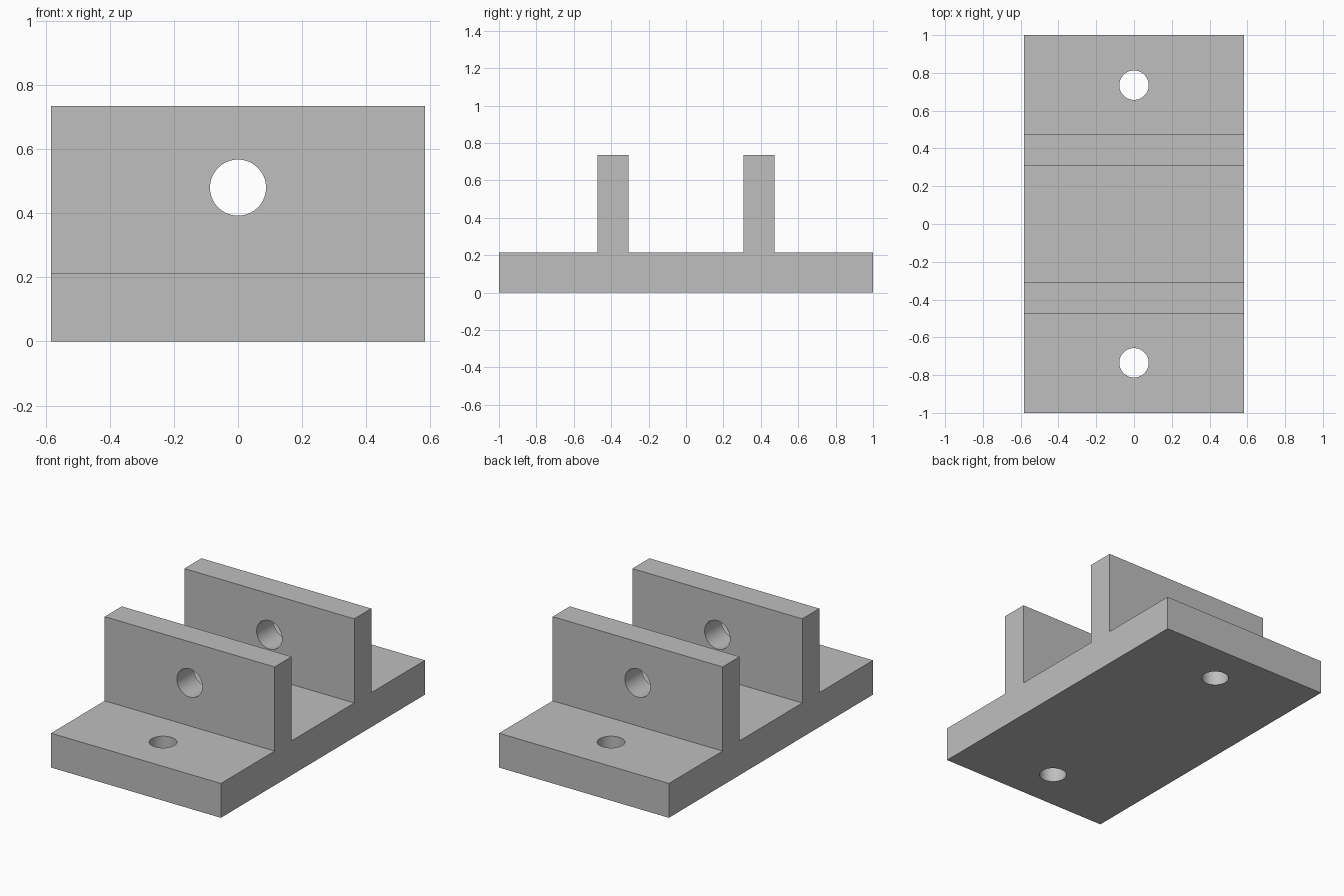
import bpy
import bmesh
import math
from mathutils import Matrix

if "Cube" in bpy.data.objects:
    bpy.data.objects.remove(bpy.data.objects["Cube"])

HALF_X = 0.583
BASE_H, TOP = 0.213, 0.735
WALL_IN, WALL_OUT = 0.307, 0.474

grey = bpy.data.materials.new("light grey")
grey.diffuse_color = (0.52, 0.52, 0.52, 1)
grey.use_nodes = True
grey.node_tree.nodes["Principled BSDF"].inputs["Base Color"].default_value = grey.diffuse_color


def new_object(name, bm):
    bmesh.ops.recalc_face_normals(bm, faces=bm.faces)
    mesh = bpy.data.meshes.new(name)
    bm.to_mesh(mesh)
    bm.free()
    mesh.materials.append(grey)
    ob = bpy.data.objects.new(name, mesh)
    bpy.context.collection.objects.link(ob)
    return ob


def drill(target, name, radius, depth, matrix):
    """Cut a round hole through the target along the cutter's local z."""
    bm = bmesh.new()
    bmesh.ops.create_cone(bm, cap_ends=True, segments=64, radius1=radius,
                          radius2=radius, depth=depth, matrix=matrix)
    cutter = new_object(name, bm)
    cutter.hide_render = True
    cutter.hide_set(True)
    mod = target.modifiers.new(name, 'BOOLEAN')
    mod.operation = 'DIFFERENCE'
    mod.solver = 'EXACT'
    mod.object = cutter
    bpy.context.view_layer.objects.active = target
    bpy.ops.object.modifier_apply(modifier=name)
    bpy.data.objects.remove(cutter)


# Bracket: base plate with two upright walls, extruded from its side profile
half = [(1, 0), (1, BASE_H), (WALL_OUT, BASE_H), (WALL_OUT, TOP),
        (WALL_IN, TOP), (WALL_IN, BASE_H)]
profile = half + [(-y, z) for y, z in reversed(half)]
bm = bmesh.new()
face = bm.faces.new([bm.verts.new((-HALF_X, y, z)) for y, z in profile])
ext = bmesh.ops.extrude_face_region(bm, geom=[face])
verts = [g for g in ext["geom"] if isinstance(g, bmesh.types.BMVert)]
bmesh.ops.translate(bm, verts=verts, vec=(2 * HALF_X, 0, 0))
bracket = new_object("double_wall_bracket", bm)

# Pin hole through both walls
drill(bracket, "pin_hole", 0.0875, 1.5,
      Matrix.Translation((0, 0, 0.48)) @ Matrix.Rotation(math.pi / 2, 4, 'X'))

# Mounting holes through the base plate
for side in (-1, 1):
    drill(bracket, "mounting_hole", 0.078, 1.0,
          Matrix.Translation((0, side * 0.735, 0.1)))

# Smooth hole walls, sharp edges elsewhere
bpy.ops.object.select_all(action='DESELECT')
bracket.select_set(True)
bpy.context.view_layer.objects.active = bracket
bpy.ops.object.shade_smooth_by_angle(angle=math.radians(30))
